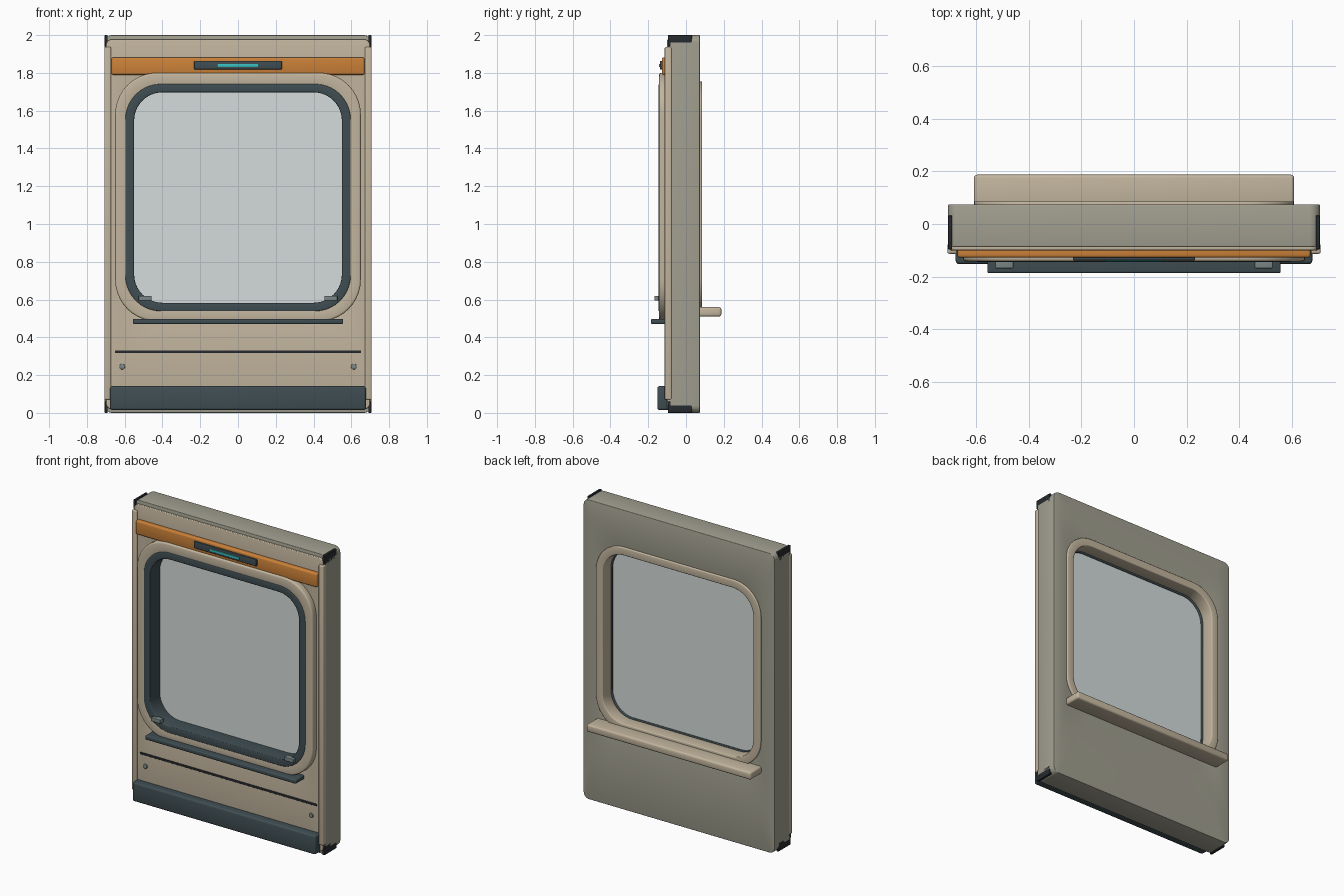
import bpy, bmesh, math

if "Cube" in bpy.data.objects:
    bpy.data.objects.remove(bpy.data.objects["Cube"])


def material(name, rgb):
    m = bpy.data.materials.new(name)
    m.diffuse_color = (*rgb, 1)
    m.use_nodes = True
    m.node_tree.nodes["Principled BSDF"].inputs["Base Color"].default_value = m.diffuse_color
    return m


GREY = material("warm_grey", (0.36, 0.35, 0.28))
TAN = material("tan", (0.54, 0.46, 0.34))
DARK = material("slate", (0.05, 0.075, 0.085))
BLACK = material("rubber", (0.02, 0.024, 0.028))
ORANGE = material("orange", (0.60, 0.22, 0.04))
GLASS = material("glass", (0.66, 0.72, 0.71))
TEAL = material("teal", (0.04, 0.50, 0.50))
STEEL = material("clip_grey", (0.20, 0.24, 0.24))


def finish(name, bm, mat, bevel):
    """Round the hard edges, smooth the shading, link the object."""
    bmesh.ops.recalc_face_normals(bm, faces=bm.faces)
    if bevel:
        hard = [e for e in bm.edges if len(e.link_faces) == 2 and e.calc_face_angle() > 0.6]
        bmesh.ops.bevel(bm, geom=hard, offset=bevel, segments=3, profile=0.5,
                        affect='EDGES', clamp_overlap=True)
    for f in bm.faces:
        f.smooth = True
    me = bpy.data.meshes.new(name)
    bm.to_mesh(me)
    bm.free()
    me.set_sharp_from_angle(angle=math.radians(40))
    me.materials.append(mat)
    ob = bpy.data.objects.new(name, me)
    bpy.context.collection.objects.link(ob)
    return ob


def box(name, x, y, z, mat, bevel=0.0):
    bm = bmesh.new()
    bmesh.ops.create_cube(bm, size=1)
    for v in bm.verts:
        v.co = [(a + b) / 2 + c * (b - a) for (a, b), c in zip((x, y, z), v.co)]
    return finish(name, bm, mat, bevel)


def outline(hx, z0, z1, r, n=10):
    """Rounded rectangle in the x-z plane."""
    pts = []
    for k, (sx, sz) in enumerate(((1, 1), (-1, 1), (-1, -1), (1, -1))):
        cx = sx * (hx - r)
        cz = z1 - r if sz > 0 else z0 + r
        for i in range(n + 1):
            a = math.pi / 2 * (k + i / n)
            pts.append((cx + r * math.cos(a), cz + r * math.sin(a)))
    return pts


def ring(name, outer, inner, y0, y1, mat, bevel=0.0):
    """Plate with a rounded outline and a rounded window opening."""
    bm = bmesh.new()
    loops = [[bm.verts.new((x, y, z)) for x, z in outline(*o)]
             for o, y in ((outer, y0), (outer, y1), (inner, y1), (inner, y0))]
    n = len(loops[0])
    for k in range(4):
        a, b = loops[k], loops[(k + 1) % 4]
        for i in range(n):
            j = (i + 1) % n
            bm.faces.new((a[i], a[j], b[j], b[i]))
    return finish(name, bm, mat, bevel)


def slab(name, shape, y0, y1, mat):
    bm = bmesh.new()
    a, b = ([bm.verts.new((x, y, z)) for x, z in outline(*shape)] for y in (y0, y1))
    bm.faces.new(a)
    bm.faces.new(b)
    for i in range(len(a)):
        j = (i + 1) % len(a)
        bm.faces.new((a[i], a[j], b[j], b[i]))
    return finish(name, bm, mat, 0)


# Wall core and outer skin
ring("wall_core", (0.706, 0.0, 2.0, 0.04), (0.585, 0.55, 1.73, 0.18), -0.086, 0.074, GREY, 0.004)
ring("front_panel", (0.698, 0.02, 1.977, 0.03), (0.585, 0.55, 1.73, 0.18), -0.10, -0.08, TAN, 0.005)

# Window surround, seal, pane
ring("front_bezel", (0.65, 0.485, 1.80, 0.22), (0.585, 0.55, 1.73, 0.17), -0.142, -0.09, TAN, 0.010)
ring("window_seal", (0.597, 0.538, 1.742, 0.19), (0.55, 0.583, 1.697, 0.15), -0.145, -0.005, DARK, 0.005)
ring("back_bezel", (0.608, 0.525, 1.755, 0.20), (0.556, 0.577, 1.703, 0.155), -0.005, 0.086, TAN, 0.006)
slab("window_pane", (0.56, 0.573, 1.707, 0.155), -0.040, -0.014, GLASS)

# Sills
box("back_sill", (-0.608, 0.608), (0.06, 0.187), (0.510, 0.560), TAN, 0.012)
box("front_ledge", (-0.557, 0.557), (-0.186, -0.09), (0.470, 0.498), DARK, 0.007)

# Header band with status light
box("header_band", (-0.67, 0.67), (-0.128, -0.085), (1.79, 1.882), ORANGE, 0.010)
box("light_housing", (-0.232, 0.232), (-0.138, -0.12), (1.818, 1.864), DARK, 0.004)
box("status_light", (-0.108, 0.108), (-0.143, -0.13), (1.831, 1.847), TEAL, 0.002)

# Lower panel details
box("kick_plate", (-0.677, 0.677), (-0.152, -0.08), (0.015, 0.142), DARK, 0.012)
box("seam_strip", (-0.652, 0.652), (-0.105, -0.09), (0.317, 0.331), BLACK, 0.002)

# Paired side parts
for s, side in ((-1, "left"), (1, "right")):
    def span(a, b):
        return tuple(sorted((s * a, s * b)))
    box(f"{side}_rail", span(0.672, 0.708), (-0.113, -0.075), (0.07, 1.937), TAN, 0.007)
    box(f"{side}_drain_clip", span(0.458, 0.526), (-0.168, -0.13), (0.594, 0.620), STEEL, 0.003)
    for z, end in ((0.0, "bottom"), (1.94, "top")):
        box(f"{side}_{end}_corner_guard", span(0.690, 0.706), (-0.096, 0.032),
            (z, z + 0.06), BLACK, 0.003)
    bm = bmesh.new()
    bmesh.ops.create_cone(bm, cap_ends=True, segments=20, radius1=0.015, radius2=0.015, depth=0.02)
    bolt = finish(f"{side}_bolt", bm, STEEL, 0.003)
    bolt.rotation_euler.x = math.pi / 2
    bolt.location = (s * 0.613, -0.098, 0.245)
